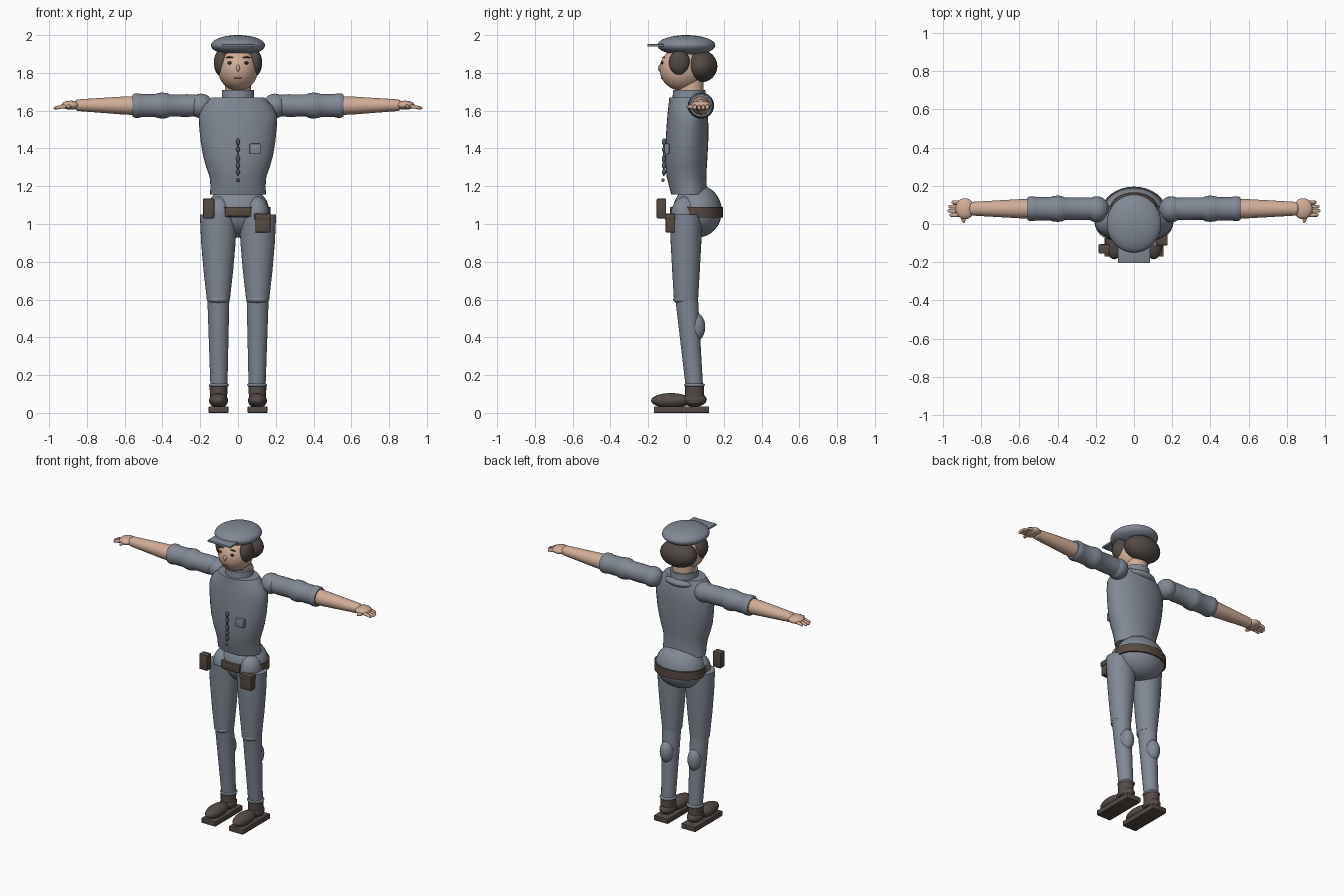
import bpy, bmesh, math
from mathutils import Vector, Matrix

if "Cube" in bpy.data.objects:
    bpy.data.objects.remove(bpy.data.objects["Cube"])


def material(name, rgb):
    m = bpy.data.materials.new(name)
    m.diffuse_color = (*rgb, 1)
    m.use_nodes = True
    m.node_tree.nodes["Principled BSDF"].inputs["Base Color"].default_value = m.diffuse_color
    return m


CLOTH = material("grey blue cloth", (0.22, 0.25, 0.30))
SKIN = material("skin", (0.64, 0.42, 0.31))
HAIR = material("dark brown hair", (0.085, 0.066, 0.058))
LEATHER = material("brown leather", (0.095, 0.068, 0.055))
BOOT = material("boot brown", (0.09, 0.07, 0.063))
TRIM = material("dark grey trim", (0.10, 0.115, 0.14))
INK = material("eye dark", (0.03, 0.025, 0.025))
LIP = material("lip pink", (0.42, 0.20, 0.16))


def finish(name, bm, mat, angle=40):
    bmesh.ops.recalc_face_normals(bm, faces=bm.faces)
    me = bpy.data.meshes.new(name)
    bm.to_mesh(me)
    bm.free()
    ob = bpy.data.objects.new(name, me)
    bpy.context.collection.objects.link(ob)
    me.materials.append(mat)
    bpy.ops.object.select_all(action='DESELECT')
    ob.select_set(True)
    bpy.context.view_layer.objects.active = ob
    bpy.ops.object.shade_smooth_by_angle(angle=math.radians(angle))
    return ob


def ball(name, c, r, mat, rot=None, seg=28):
    bm = bmesh.new()
    bmesh.ops.create_uvsphere(bm, u_segments=seg, v_segments=seg // 2 + 2, radius=1)
    m = Matrix.Translation(c) @ (rot or Matrix()) @ Matrix.Diagonal((*r, 1))
    bmesh.ops.transform(bm, matrix=m, verts=bm.verts)
    return finish(name, bm, mat)


def box(name, lo, hi, mat, bevel=0.0):
    bm = bmesh.new()
    lo, hi = Vector(lo), Vector(hi)
    bmesh.ops.create_cube(bm, size=1)
    m = Matrix.Translation((lo + hi) / 2) @ Matrix.Diagonal((*(hi - lo), 1))
    bmesh.ops.transform(bm, matrix=m, verts=bm.verts)
    if bevel:
        bmesh.ops.bevel(bm, geom=bm.edges[:], offset=bevel, segments=2, affect='EDGES', profile=0.5)
    return finish(name, bm, mat)


def loft(name, rings, mat, axis='z', seg=32, closed=False, angle=40):
    """Skin elliptical rings (position, centre u, centre v, radius u, radius v)."""
    bm = bmesh.new()
    loops = []
    for p, cu, cv, ru, rv in rings:
        loop = []
        for i in range(seg):
            a = math.tau * i / seg
            u, v = cu + ru * math.cos(a), cv + rv * math.sin(a)
            loop.append(bm.verts.new((u, v, p) if axis == 'z' else (p, u, v)))
        loops.append(loop)
    pairs = list(zip(loops, loops[1:])) + ([(loops[-1], loops[0])] if closed else [])
    for a, b in pairs:
        for i in range(seg):
            j = (i + 1) % seg
            bm.faces.new((a[i], a[j], b[j], b[i]))
    if not closed:
        bm.faces.new(loops[0])
        bm.faces.new(loops[-1])
    return finish(name, bm, mat, angle)


# torso: height, half width, front y, back y
TORSO = [(1.155, .148, -.078, .110), (1.20, .146, -.090, .110), (1.25, .150, -.102, .108),
         (1.30, .168, -.108, .110), (1.36, .185, -.111, .114), (1.44, .198, -.108, .118),
         (1.53, .207, -.102, .118), (1.58, .205, -.098, .115), (1.625, .182, -.093, .108),
         (1.67, .140, -.088, .100)]
loft("torso", [(z, 0, (f + b) / 2, w, (b - f) / 2) for z, w, f, b in TORSO], CLOTH)
loft("collar", [(1.64, 0, .017, .095, .095), (1.665, 0, .017, .086, .088),
                (1.71, 0, .017, .084, .086)], CLOTH)
ball("back_collar_fold", (0, .07, 1.645), (.10, .055, .03), CLOTH)
loft("neck", [(1.66, 0, .025, .072, .070), (1.79, 0, .025, .066, .066)], SKIN)

# hips and belt
ball("hips", (0, .06, 1.068), (.165, .130, .140), CLOTH)
BELT = [(1.035, .164, .128), (1.035, .173, .138), (1.09, .173, .138), (1.09, .164, .128)]
loft("belt", [(z, 0, .058, a, b) for z, a, b in BELT], LEATHER, closed=True)
box("belt_buckle", (-.07, -.085, 1.04), (.07, -.065, 1.09), LEATHER, .004)
box("side_pouch", (-.185, -.155, 1.03), (-.125, -.105, 1.135), LEATHER, .006)
box("front_pouch", (.092, -.108, .955), (.172, -.06, 1.045), LEATHER, .005)
box("front_pouch_flap", (.088, -.112, 1.02), (.176, -.058, 1.055), LEATHER, .005)

# head
ball("head", (0, -.02, 1.82), (.106, .12, .115), SKIN, seg=36)
ball("nose", (0, -.137, 1.825), (.010, .012, .018), SKIN, seg=14)
ball("mouth", (0, -.127, 1.772), (.026, .006, .005), LIP, seg=14)
ball("hair_back", (0, .08, 1.835), (.125, .086, .085), HAIR)
ball("cap", (0, .002, 1.946), (.143, .153, .054), CLOTH, seg=36)
box("cap_peak", (-.085, -.205, 1.939), (.085, -.10, 1.952), CLOTH, .002)

# chest details
box("chest_pocket", (.062, -.116, 1.37), (.120, -.088, 1.425), CLOTH, .004)
for i, (z, h) in enumerate([(1.435, .018), (1.395, .014), (1.345, .020), (1.31, .018), (1.275, .016)]):
    ball(f"chest_button_{i}", (0, -.116, z), (.010, .012, h), TRIM, seg=14)
box("whistle_cord", (-.004, -.122, 1.255), (.004, -.114, 1.43), TRIM)
ball("whistle", (0, -.122, 1.232), (.009, .009, .009), TRIM, seg=14)

for s, side in ((-1, "right"), (1, "left")):
    # face and side hair
    ball(f"{side}_side_hair", (s * .088, -.035, 1.855), (.040, .055, .068), HAIR)
    ball(f"{side}_eye", (s * .045, -.126, 1.853), (.011, .006, .008), INK, seg=14)
    ball(f"{side}_brow", (s * .045, -.118, 1.882), (.022, .006, .004), HAIR, seg=14)

    # arm, along x with a shared centre at y, z
    Y, Z = .08, 1.625
    ball(f"{side}_shoulder", (s * .195, Y - .003, Z), (.064, .068, .065), CLOTH)
    sleeve = [(.17, .054), (.27, .060), (.36, .058), (.375, .066), (.40, .069), (.425, .066),
              (.44, .061), (.51, .061), (.525, .065), (.545, .065), (.558, .058)]
    loft(f"{side}_sleeve", [(s * x, Y, Z + .002, r, r) for x, r in sleeve], CLOTH, 'x')
    loft(f"{side}_forearm", [(s * .53, Y, Z + .002, .050, .050), (s * .60, Y, Z + .002, .050, .048),
                             (s * .845, Y, Z + .004, .036, .031)], SKIN, 'x')
    ball(f"{side}_wrist", (s * .845, Y, Z + .004), (.022, .036, .031), SKIN, seg=20)
    ball(f"{side}_palm", (s * .885, Y, Z + .004), (.050, .055, .024), SKIN, seg=20)
    for k in range(4):
        y, tip = Y - .033 + k * .022, (.966, .976, .972, .955)[k]
        loft(f"{side}_finger_{k}", [(s * .90, y, Z, .011, .011), (s * .945, y, Z - .006, .010, .010),
                                    (s * (tip - .006), y, Z - .011, .009, .008),
                                    (s * tip, y, Z - .012, .004, .004)], SKIN, 'x', 10, angle=80)
    ball(f"{side}_thumb", (s * .897, .038, Z - .004), (.012, .034, .012), SKIN,
         Matrix.Rotation(s * -.25, 4, 'Z'), 14)

    # leg
    X = s * .104
    loft(f"{side}_thigh", [(.60, X, 0, .061, .064), (.75, X, 0, .078, .073),
                           (.90, X, 0, .091, .081), (1.05, X, 0, .098, .085)], CLOTH)
    ball(f"{side}_hip_joint", (s * .098, 0, 1.05), (.068, .080, .096), CLOTH)
    ball(f"{side}_knee", (X, -.002, .60), (.060, .066, .028), CLOTH)
    loft(f"{side}_shin", [(.14, s * .101, .044, .045, .046), (.60, X, .004, .058, .060)], CLOTH)
    ball(f"{side}_calf", (X, .052, .455), (.045, .050, .075), CLOTH)
    ball(f"{side}_trouser_cuff", (s * .101, .045, .147), (.053, .055, .016), CLOTH)

    # boot
    F = s * .103
    loft(f"{side}_boot_ankle", [(.05, F, .045, .045, .052), (.14, F, .045, .047, .050)], BOOT)
    ball(f"{side}_boot_heel", (F, .045, .07), (.048, .065, .038), BOOT)
    ball(f"{side}_boot_toe", (F, -.08, .065), (.050, .105, .040), BOOT)
    box(f"{side}_boot_sole", (F - .052, -.17, 0), (F + .052, .123, .034), BOOT, .003)
